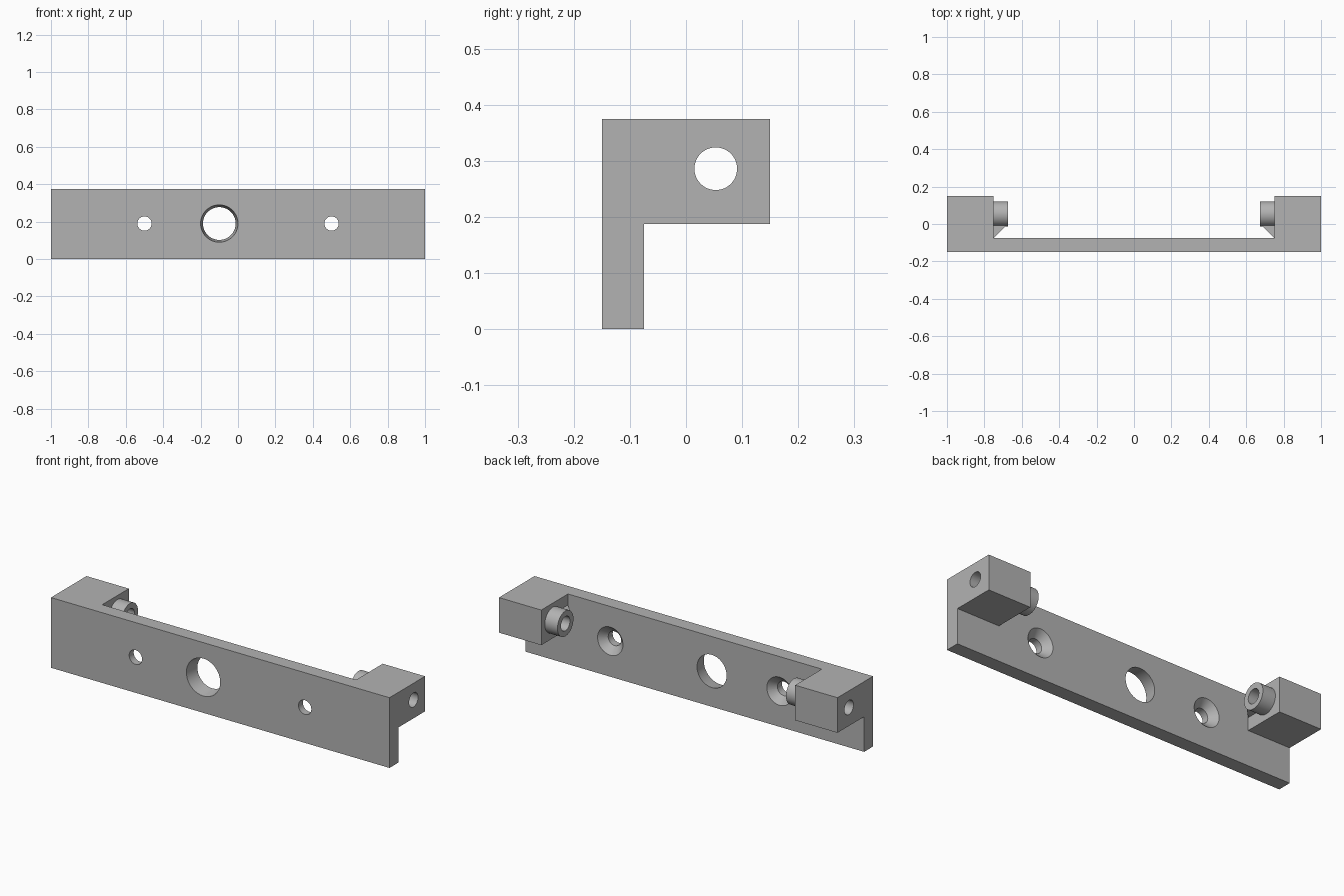
import bpy, math

cube = bpy.data.objects.get("Cube")
if cube:
    bpy.data.objects.remove(cube, do_unlink=True)

GREY = (0.45, 0.45, 0.45, 1)
grey = bpy.data.materials.new("plain grey")
grey.use_nodes = True
grey.diffuse_color = GREY
grey.node_tree.nodes["Principled BSDF"].inputs["Base Color"].default_value = GREY

FRONT, BACK = -0.15, 0.15        # overall depth
PLATE_BACK = -0.075
HEIGHT, BLOCK_BOTTOM = 0.375, 0.1875
BORE_Y, BORE_Z, BORE_R = 0.053, 0.286, 0.038


def box(name, lo, hi):
    bpy.ops.mesh.primitive_cube_add(size=1, location=[(a + b) / 2 for a, b in zip(lo, hi)])
    ob = bpy.context.object
    ob.name = name
    ob.scale = [b - a for a, b in zip(lo, hi)]
    bpy.ops.object.transform_apply(location=False, rotation=False)
    ob.data.materials.append(grey)
    return ob


def prism(name, profile, z0, z1):
    """Extrude an xy profile from z0 to z1."""
    n = len(profile)
    verts = [(x, y, z) for z in (z0, z1) for x, y in profile]
    faces = [tuple(reversed(range(n))), tuple(range(n, 2 * n))]
    faces += [(i, (i + 1) % n, n + (i + 1) % n, n + i) for i in range(n)]
    mesh = bpy.data.meshes.new(name)
    mesh.from_pydata(verts, [], faces)
    ob = bpy.data.objects.new(name, mesh)
    bpy.context.collection.objects.link(ob)
    mesh.materials.append(grey)
    return ob


def frustum_y(name, x, z, y0, r0, y1, r1):
    """Round cutter along y, radius r0 at y0 and r1 at y1."""
    bpy.ops.mesh.primitive_cone_add(vertices=64, radius1=r0, radius2=r1, depth=y1 - y0,
                                    location=(x, (y0 + y1) / 2, z),
                                    rotation=(-math.pi / 2, 0, 0))
    ob = bpy.context.object
    ob.name = name
    ob.data.materials.append(grey)
    return ob


def rod_x(name, x0, x1, radius):
    bpy.ops.mesh.primitive_cylinder_add(vertices=64, radius=radius, depth=abs(x1 - x0),
                                        location=((x0 + x1) / 2, BORE_Y, BORE_Z),
                                        rotation=(0, math.pi / 2, 0))
    ob = bpy.context.object
    ob.name = name
    ob.data.materials.append(grey)
    return ob


def combine(body, tool, operation):
    mod = body.modifiers.new(operation.lower(), 'BOOLEAN')
    mod.operation, mod.solver, mod.object = operation, 'EXACT', tool
    bpy.context.view_layer.objects.active = body
    bpy.ops.object.modifier_apply(modifier=mod.name)
    bpy.data.objects.remove(tool, do_unlink=True)


# Plate with two end blocks, drawn as one outline above the block underside
bracket = prism("mounting_bracket", [
    (-1, FRONT), (1, FRONT), (1, BACK), (0.75, BACK), (0.75, PLATE_BACK),
    (-0.75, PLATE_BACK), (-0.75, BACK), (-1, BACK)], BLOCK_BOTTOM, HEIGHT)
combine(bracket, box("lower_plate", (-1, FRONT, 0), (1, PLATE_BACK, BLOCK_BOTTOM)), 'UNION')

# Bosses on the inner block faces, each held by a small sloping rib
for s in (-1, 1):
    combine(bracket, rod_x("boss", s * 0.675, s * 0.80, 0.0675), 'UNION')
    rib = [(0.77, -0.095), (0.77, 0), (0.676, 0)]
    outline = [(s * x, y) for x, y in rib]
    if s < 0:
        outline.reverse()
    # profile runs clockwise on the left, so flip it for outward faces
    if s > 0 or s < 0:
        area = sum(a[0] * b[1] - b[0] * a[1] for a, b in zip(outline, outline[1:] + outline[:1]))
        if area < 0:
            outline.reverse()
    combine(bracket, prism("rib", outline, BORE_Z - 0.03, BORE_Z + 0.03), 'UNION')

# Bores through the bosses and blocks
for s in (-1, 1):
    combine(bracket, rod_x("bore", s * 0.6, s * 1.1, BORE_R), 'DIFFERENCE')

# Tapered window, wider at the front (cutter runs past both faces on the same slope)
combine(bracket, frustum_y("window", -0.1, 0.19, FRONT - 0.03, 0.105,
                           PLATE_BACK + 0.03, 0.0825), 'DIFFERENCE')

# Screw holes, countersunk from the back
for x in (-0.5, 0.5):
    combine(bracket, frustum_y("screw_hole", x, 0.19, FRONT - 0.05, 0.038,
                               PLATE_BACK + 0.05, 0.038), 'DIFFERENCE')
    combine(bracket, frustum_y("countersink", x, 0.19, PLATE_BACK - 0.0375, 0.0375,
                               PLATE_BACK + 0.0375, 0.1125), 'DIFFERENCE')

# Smooth round walls, crisp corners
bpy.ops.object.select_all(action='DESELECT')
bracket.select_set(True)
bpy.context.view_layer.objects.active = bracket
bpy.ops.object.shade_smooth_by_angle(angle=math.radians(30))
